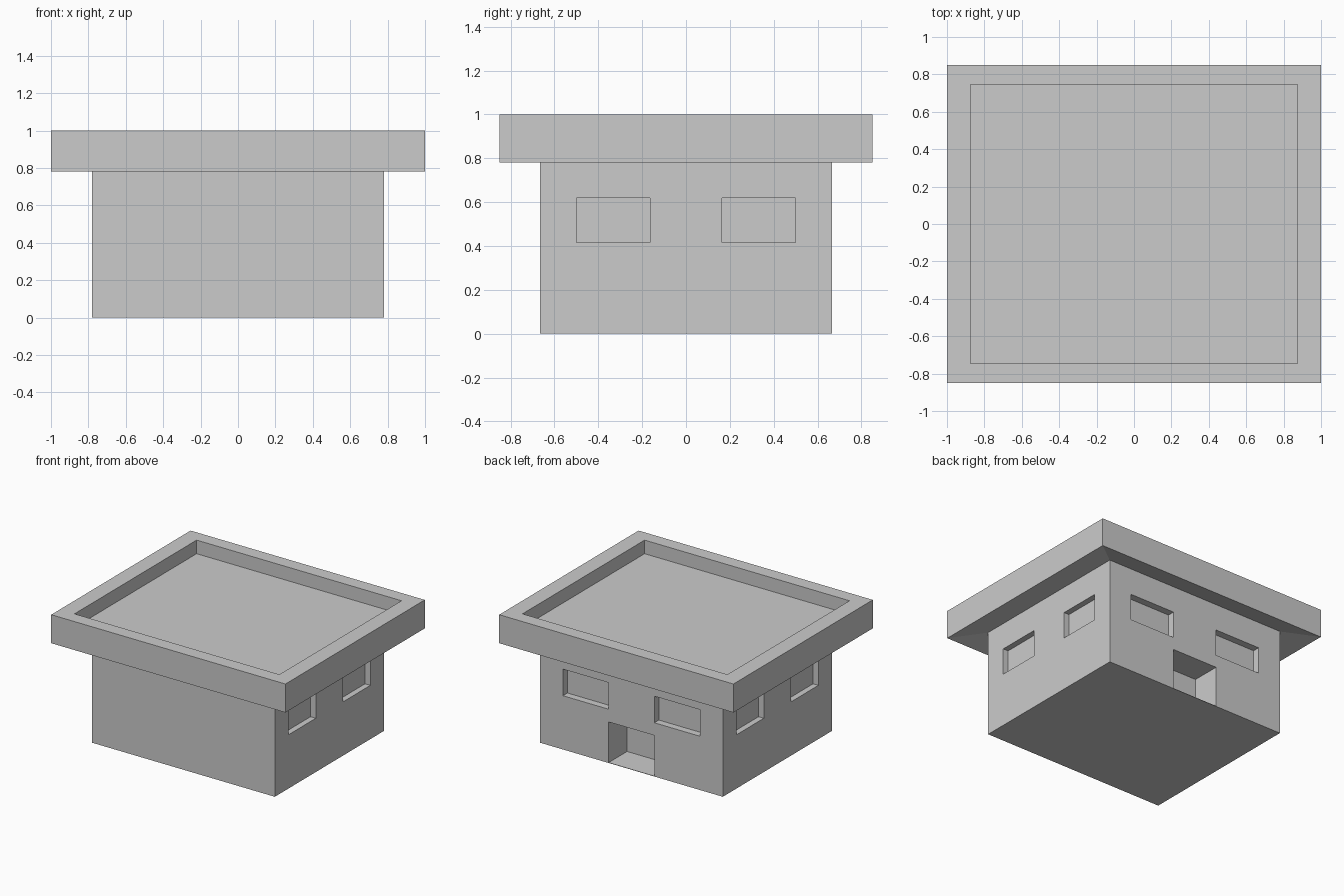
import bpy, bmesh

if "Cube" in bpy.data.objects:
    bpy.data.objects.remove(bpy.data.objects["Cube"])

HX, HY = 0.78, 0.665      # half size of the walls
RX, RY = 1.0, 0.85        # half size of the roof slab


def box(name, x0, x1, y0, y1, z0, z1):
    bm = bmesh.new()
    bmesh.ops.create_cube(bm, size=1)
    for v in bm.verts:
        v.co = (x1 if v.co.x > 0 else x0,
                y1 if v.co.y > 0 else y0,
                z1 if v.co.z > 0 else z0)
    me = bpy.data.meshes.new(name)
    bm.to_mesh(me)
    bm.free()
    ob = bpy.data.objects.new(name, me)
    bpy.context.collection.objects.link(ob)
    return ob


def cut(target, name, *dims):
    cutter = box(name, *dims)
    cutter.hide_render = True
    cutter.hide_viewport = True
    mod = target.modifiers.new(name, 'BOOLEAN')
    mod.operation = 'DIFFERENCE'
    mod.solver = 'EXACT'
    mod.object = cutter


# walls: solid block with a blank front
walls = box("walls", -HX, HX, -HY, HY, 0, 0.825)

# windows: two on each side and two on the back
W0, W1 = 0.415, 0.62
for s in (-1, 1):
    xa, xb = sorted((s * 0.195, s * 0.585))
    cut(walls, "back_window_cutter", xa, xb, HY - 0.055, HY + 0.1, W0, W1)
    ya, yb = sorted((s * 0.165, s * 0.50))
    for side in (-1, 1):
        xa, xb = sorted((side * (HX - 0.045), side * (HX + 0.1)))
        cut(walls, "side_window_cutter", xa, xb, ya, yb, W0, W1)

# back doorway, open down to a thin floor at ground level
cut(walls, "door_cutter", -0.195, 0.195, HY - 0.225, HY + 0.1, 0.003, 0.317)

# roof: stacked rectangles give sloped soffit, rim and sunken deck
rings = [(HX, HY, 0.825), (RX, RY, 0.78), (RX, RY, 1.0),
         (0.875, 0.745, 1.0), (0.875, 0.745, 0.895)]
bm = bmesh.new()
loops = [[bm.verts.new((sx * x, sy * y, z))
          for sx, sy in ((-1, -1), (1, -1), (1, 1), (-1, 1))]
         for x, y, z in rings]
for a, b in zip(loops, loops[1:]):
    for i in range(4):
        j = (i + 1) % 4
        bm.faces.new((a[i], a[j], b[j], b[i]))
bm.faces.new(loops[-1])
bm.faces.new(loops[0][::-1])
bmesh.ops.recalc_face_normals(bm, faces=bm.faces)
me = bpy.data.meshes.new("roof")
bm.to_mesh(me)
bm.free()
bpy.context.collection.objects.link(bpy.data.objects.new("roof", me))
